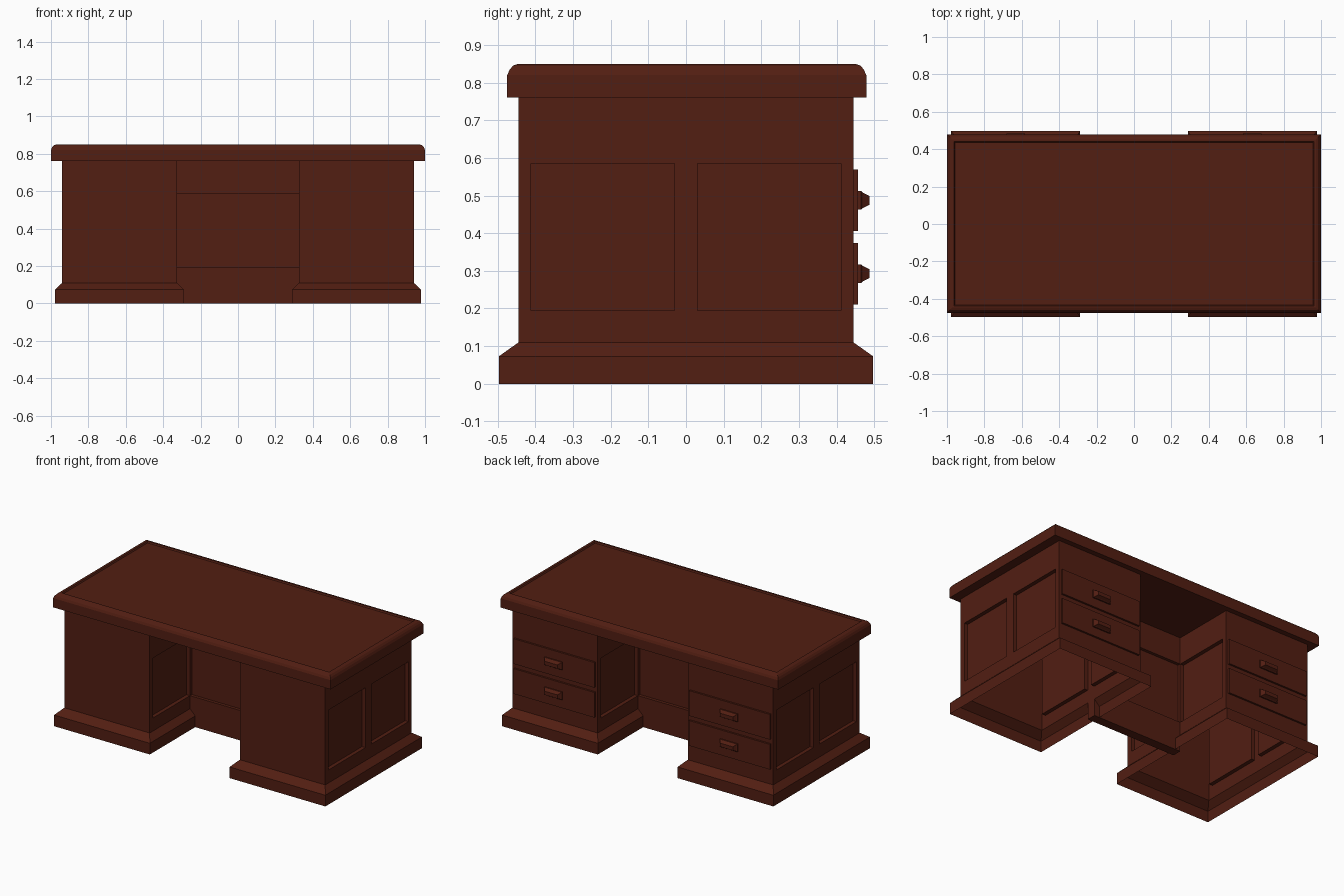
import bpy, bmesh

if "Cube" in bpy.data.objects:
    bpy.data.objects.remove(bpy.data.objects["Cube"])

wood = bpy.data.materials.new("dark_red_wood")
wood.diffuse_color = (0.085, 0.013, 0.006, 1)
wood.use_nodes = True
wood.node_tree.nodes["Principled BSDF"].inputs["Base Color"].default_value = wood.diffuse_color


def finish(name, bm):
    bmesh.ops.remove_doubles(bm, verts=bm.verts, dist=0.0001)
    bmesh.ops.recalc_face_normals(bm, faces=bm.faces)
    me = bpy.data.meshes.new(name)
    bm.to_mesh(me)
    bm.free()
    me.materials.append(wood)
    ob = bpy.data.objects.new(name, me)
    bpy.context.collection.objects.link(ob)
    return ob


def quad(bm, *pts):
    return bm.faces.new([bm.verts.new(p) for p in pts])


def loft(bm, rings, cx=0, cy=0, cap_start=False, cap_end=False):
    """Stack of rectangles (half x, half y, z) joined by side walls."""
    loops = [[bm.verts.new((cx + sx * hx, cy + sy * hy, z))
              for sx, sy in ((-1, -1), (1, -1), (1, 1), (-1, 1))]
             for hx, hy, z in rings]
    for a, b in zip(loops, loops[1:]):
        for i in range(4):
            j = (i + 1) % 4
            bm.faces.new((a[i], a[j], b[j], b[i]))
    if cap_start:
        bm.faces.new(loops[0][::-1])
    if cap_end:
        bm.faces.new(loops[-1])


def box(name, x0, x1, y0, y1, z0, z1):
    bm = bmesh.new()
    hx, hy = (x1 - x0) / 2, (y1 - y0) / 2
    loft(bm, [(hx, hy, z0), (hx, hy, z1)], (x0 + x1) / 2, (y0 + y1) / 2, True, True)
    return finish(name, bm)


def panelled_wall(bm, x, inward):
    """Wall in the yz plane with two sunken panels."""
    ys = [-0.445, -0.412, -0.03, 0.03, 0.412, 0.445]
    zs = [0.11, 0.195, 0.585, 0.76]
    d = x + inward * DEPTH
    for i, (y0, y1) in enumerate(zip(ys, ys[1:])):
        for k, (z0, z1) in enumerate(zip(zs, zs[1:])):
            rim = [(y0, z0), (y1, z0), (y1, z1), (y0, z1)]
            sunk = k == 1 and i in (1, 3)
            quad(bm, *[((d if sunk else x), y, z) for y, z in rim])
            if sunk:
                for a, b in zip(rim, rim[1:] + rim[:1]):
                    quad(bm, (x, *a), (x, *b), (d, *b), (d, *a))


DEPTH = 0.025
PX, PHX, PHY = 0.6325, 0.3075, 0.445

# Desk top: rounded upper edge, slightly sunken writing surface
bm = bmesh.new()
profile = [(0, 0.76), (0, 0.82), (0.006, 0.834), (0.015, 0.845), (0.028, 0.85),
           (0.037, 0.85), (0.042, 0.842)]
loft(bm, [(1 - o, 0.477 - o, z) for o, z in profile], cy=0.002,
     cap_start=True, cap_end=True)
finish("desk_top", bm)

for side, sign in (("right", 1), ("left", -1)):
    cx = sign * PX

    # Pedestal body: plain front and back, panelled sides, open below
    bm = bmesh.new()
    for y in (-PHY, PHY):
        quad(bm, (cx - PHX, y, 0.11), (cx + PHX, y, 0.11),
             (cx + PHX, y, 0.76), (cx - PHX, y, 0.76))
    panelled_wall(bm, cx - PHX, 1)
    panelled_wall(bm, cx + PHX, -1)
    finish(side + "_pedestal", bm)

    # Flared plinth
    bm = bmesh.new()
    loft(bm, [(0.345, 0.497, 0), (0.345, 0.497, 0.073), (PHX, PHY, 0.11)], cx)
    finish(side + "_plinth", bm)

    # Drawers with tapered pulls on the back
    for level, z in (("lower", 0.2925), ("upper", 0.4875)):
        box(f"{side}_{level}_drawer", cx - 0.292, cx + 0.292, 0.44, 0.457,
            z - 0.082, z + 0.082)
        bm = bmesh.new()
        loft(bm, [(0.064, 0.025, 0.455), (0.064, 0.025, 0.465),
                  (0.058, 0.021, 0.469), (0.046, 0.012, 0.487)], cap_end=True)
        for v in bm.verts:
            x, h, y = v.co
            v.co = (cx + x, y, z + h)
        finish(f"{side}_{level}_pull", bm)

# Partition across the kneehole: two rails and a thinner panel
box("partition_lower_rail", -0.325, 0.325, -0.03, 0.03, 0, 0.195)
box("partition_upper_rail", -0.325, 0.325, -0.03, 0.03, 0.585, 0.76)
box("partition_panel", -0.325, 0.325, -0.01, 0.01, 0.195, 0.585)
